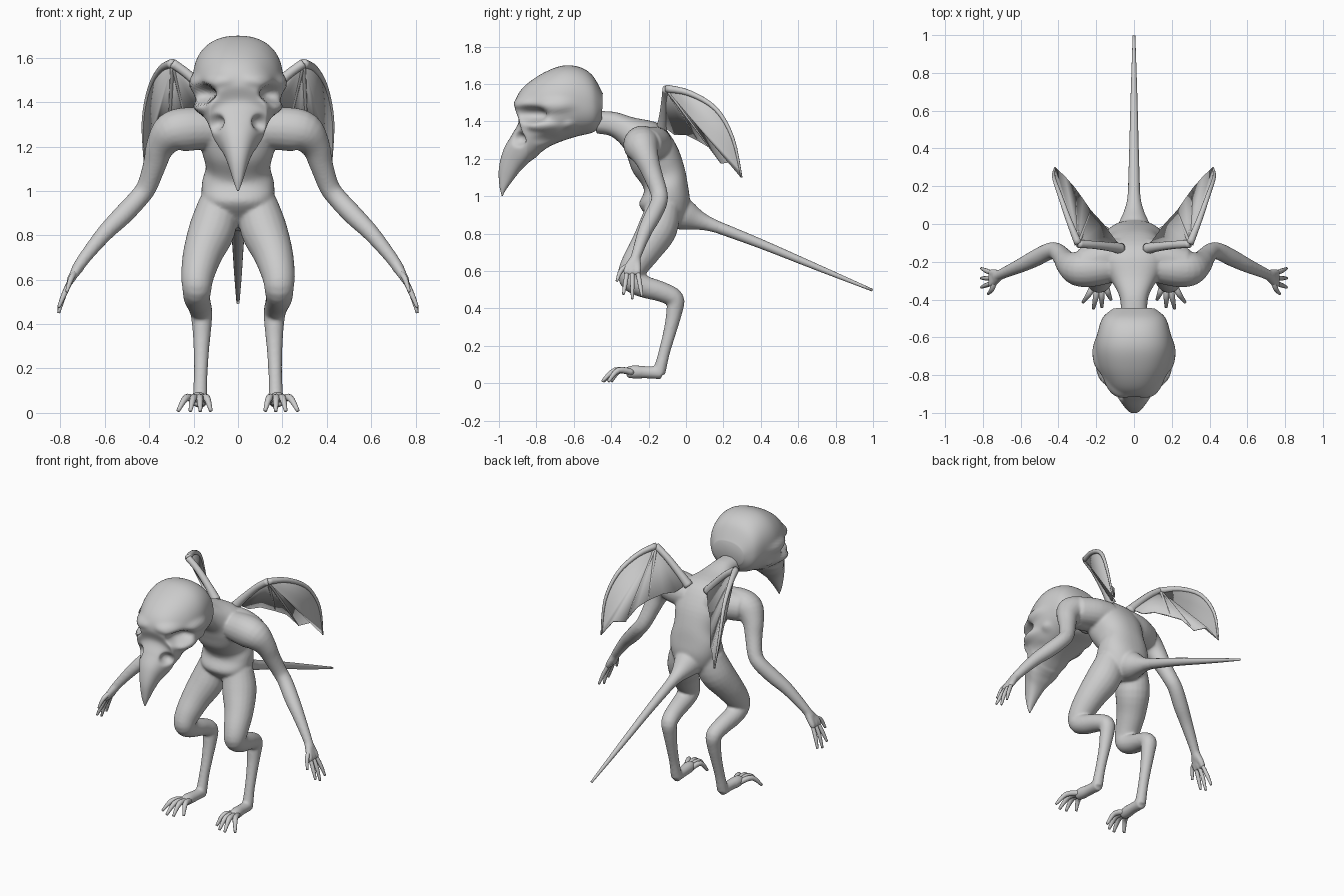
import bpy, bmesh, math
from mathutils import Vector

cube = bpy.data.objects.get("Cube")
if cube:
    bpy.data.objects.remove(cube)

SKIN = (0.6, 0.6, 0.6, 1)
skin = bpy.data.materials.new("grey skin")
skin.use_nodes = True
skin.diffuse_color = SKIN
skin.node_tree.nodes["Principled BSDF"].inputs["Base Color"].default_value = SKIN


def make_object(name, bm, mirror=False):
    bmesh.ops.recalc_face_normals(bm, faces=bm.faces)
    mesh = bpy.data.meshes.new(name)
    bm.to_mesh(mesh)
    bm.free()
    for face in mesh.polygons:
        face.use_smooth = True
    mesh.materials.append(skin)
    obj = bpy.data.objects.new(name, mesh)
    bpy.context.collection.objects.link(obj)
    if mirror:
        obj.modifiers.new("mirror", 'MIRROR').use_mirror_merge = False
    return obj


def smooth_path(points, steps):
    """Catmull-Rom interpolation of tuples of any length."""
    p = [points[0], *points, points[-1]]
    out = []
    for a, b, c, d in zip(p, p[1:], p[2:], p[3:]):
        for k in range(steps):
            t = k / steps
            out.append([w + t / 2 * (y - v + t * (2 * v - 5 * w + 4 * y - z
                        + t * (3 * (w - y) + z - v)))
                        for v, w, y, z in zip(a, b, c, d)])
    return out + [list(points[-1])]


def skin_rings(bm, rings, sides, power=1.0):
    """Bridge elliptical rings given as (centre, axis, axis) and cap the ends."""
    def shaped(value):
        return math.copysign(abs(value) ** power, value)
    loops = []
    for centre, u, v in rings:
        angles = [math.tau * i / sides for i in range(sides)]
        loops.append([bm.verts.new(centre + u * shaped(math.cos(a)) + v * shaped(math.sin(a)))
                      for a in angles])
    for low, high in zip(loops, loops[1:]):
        for i in range(sides):
            j = (i + 1) % sides
            bm.faces.new((low[i], low[j], high[j], high[i]))
    bm.faces.new(loops[0])
    bm.faces.new(loops[-1])


def tube(bm, points, sides=12, steps=4, side=1):
    """Round tube through (x, y, z, radius) points."""
    path = smooth_path(points, steps)
    centres = [Vector((side * p[0], p[1], p[2])) for p in path]
    rings, u = [], None
    for i, centre in enumerate(centres):
        t = (centres[min(i + 1, len(path) - 1)] - centres[max(i - 1, 0)]).normalized()
        u = t.orthogonal() if u is None else u - t * u.dot(t)
        u.normalize()
        rings.append((centre, u * path[i][3], t.cross(u) * path[i][3]))
    skin_rings(bm, rings, sides)


def profile_loft(bm, sections, sides, steps, power):
    """Symmetric loft through (top y, top z, bottom y, bottom z, half width)."""
    rings = []
    for ty, tz, by, bz, width in smooth_path(sections, steps):
        top, bottom = Vector((0, ty, tz)), Vector((0, by, bz))
        rings.append(((top + bottom) / 2, Vector((width, 0, 0)), (top - bottom) / 2))
    skin_rings(bm, rings, sides, power)


# Head: skull running into the hooked beak
bm = bmesh.new()
profile_loft(bm, [
    (-.445, 1.55, -.45, 1.40, .11), (-.50, 1.645, -.49, 1.345, .165),
    (-.57, 1.69, -.58, 1.32, .192), (-.66, 1.697, -.66, 1.295, .203),
    (-.76, 1.66, -.73, 1.265, .192), (-.85, 1.60, -.78, 1.23, .165),
    (-.90, 1.54, -.80, 1.21, .145), (-.915, 1.475, -.82, 1.195, .132),
    (-.895, 1.40, -.84, 1.18, .12), (-.93, 1.33, -.86, 1.16, .098),
    (-.975, 1.25, -.89, 1.13, .068), (-1.0, 1.15, -.925, 1.085, .042),
    (-.998, 1.06, -.965, 1.03, .02), (-.985, 1.0, -.98, 1.0, .004)],
    sides=96, steps=8, power=.87)

# Sculpt brows, eye sockets, cheekbones, ear bumps and nostrils
sculpt = [
    ((.20, -.70, 1.485), (.06, .09, .035), (.018, -.005, 0)),
    ((.11, -.88, 1.50), (.09, .07, .03), (.004, -.014, 0)),
    ((.145, -.82, 1.437), (.062, .085, .037), (-.05, .05, 0)),
    ((.17, -.77, 1.375), (.06, .08, .026), (.022, -.014, 0)),
    ((.19, -.62, 1.37), (.04, .035, .03), (.016, 0, 0)),
    ((.16, -.74, 1.30), (.05, .07, .03), (-.015, 0, 0)),
    ((.095, -.89, 1.305), (.036, .04, .032), (-.028, .028, 0)),
]
for vert in bm.verts:
    side = -1 if vert.co.x < 0 else 1
    start = Vector((abs(vert.co.x), vert.co.y, vert.co.z))
    for centre, size, push in sculpt:
        dist = sum(((p - c) / s) ** 2 for p, c, s in zip(start, centre, size))
        weight = math.exp(-dist ** 1.6) * min(1, start.x / .04)
        vert.co += Vector((side * push[0], push[1], push[2])) * weight
make_object("head", bm)

# Body: torso, shoulders, arms, palms, legs and tail root fused into one skin
bm = bmesh.new()
profile_loft(bm, [
    (-.48, 1.455, -.48, 1.335, .07), (-.38, 1.45, -.40, 1.32, .075),
    (-.28, 1.42, -.335, 1.26, .115), (-.14, 1.385, -.31, 1.20, .175),
    (-.055, 1.28, -.285, 1.13, .168), (-.01, 1.16, -.235, 1.06, .145),
    (.01, 1.06, -.225, 1.02, .162), (.02, .97, -.25, .95, .16),
    (0, .88, -.19, .88, .12), (-.05, .83, -.14, .84, .06)],
    sides=40, steps=4, power=.86)
tube(bm, [(0, -.07, .925, .10), (0, 0, .897, .082), (0, .06, .873, .056),
          (0, .12, .852, .039), (0, .2, .823, .03)], sides=20)
shoulder = [(.07, -.16, 1.285, .085), (.16, -.175, 1.282, .09), (.26, -.215, 1.275, .09)]
arm = [(.12, -.22, 1.28, .09), (.23, -.235, 1.278, .099), (.30, -.235, 1.262, .092),
       (.35, -.21, 1.20, .066), (.375, -.18, 1.12, .053), (.41, -.145, 1.02, .046),
       (.45, -.145, .965, .045), (.52, -.18, .89, .045), (.60, -.22, .81, .038),
       (.69, -.26, .70, .029), (.73, -.28, .64, .026)]
leg = [(.085, -.12, .95, .09), (.115, -.15, .83, .105), (.158, -.215, .72, .09),
       (.182, -.28, .62, .075), (.185, -.295, .56, .066), (.185, -.235, .52, .06),
       (.175, -.13, .488, .054), (.165, -.06, .45, .05), (.163, -.063, .38, .043),
       (.165, -.085, .28, .035), (.168, -.115, .17, .031), (.17, -.135, .09, .033),
       (.17, -.145, .055, .035)]
foot = [(.17, -.13, .055, .034), (.172, -.21, .058, .033), (.178, -.28, .06, .036),
        (.18, -.32, .057, .028)]
# Finger root y, tip y and tip z
fingers = ((-.315, -.335, .475), (-.287, -.287, .45), (-.258, -.235, .465))
palm = [[(.705, -.267, .68, .024), (.748, root, .61, .02), (.763, root, .58, .015)]
        for root, *tip in fingers]
for side in (1, -1):
    for limb in (shoulder, arm, leg, foot, *palm):
        tube(bm, limb, sides=20, side=side)
body = make_object("body", bm)
remesh = body.modifiers.new("fuse", 'REMESH')
remesh.mode = 'VOXEL'
remesh.voxel_size = .008
remesh.use_smooth_shade = True
relax = body.modifiers.new("relax", 'SMOOTH')
relax.factor = .5
relax.iterations = 8

# Tail
bm = bmesh.new()
tube(bm, [(0, .08, .868, .032), (0, .16, .838, .032), (0, .4, .745, .025),
          (0, .7, .62, .017), (0, .997, .497, .007)], sides=16)
make_object("tail", bm)

# Fingers and thumb: spread in y, curling down
bm = bmesh.new()
for root_y, tip_y, tip_z in fingers:
    tube(bm, [(.755, root_y, .595, .012), (.785, (root_y + tip_y) / 2, .53, .012),
              (.808, tip_y, tip_z, .007)], sides=10)
tube(bm, [(.732, -.295, .635, .013), (.752, -.345, .605, .013), (.772, -.37, .545, .007)], sides=10)
make_object("fingers", bm, mirror=True)

# Toes: arched, fanned forward
bm = bmesh.new()
for base_x, tip_x, tip_y in ((.16, .122, -.40), (.173, .17, -.44), (.186, .215, -.448), (.197, .27, -.415)):
    mid_x, mid_y = (base_x + tip_x) / 2, (tip_y - .31) / 2
    tube(bm, [(base_x, -.285, .058, .017), (mid_x, mid_y, .068, .016),
              (tip_x, tip_y, .009, .008)], sides=10)
make_object("toes", bm, mirror=True)

# Wing bones: arm, leading edge and two ribs
wrist = (.295, -.105, 1.575)
edge = [(.345, .02, 1.55), (.395, .16, 1.465), (.425, .25, 1.31), (.418, .297, 1.10)]
cusps = [(.315, .19, 1.175), (.23, .07, 1.295)]
bm = bmesh.new()
tube(bm, [(.07, -.13, 1.36, .03), (.13, -.12, 1.43, .024), (.22, -.11, 1.52, .021),
          (*wrist, .021)])
tube(bm, [(*p, r) for p, r in zip([wrist] + edge, (.021, .016, .012, .009, .005))])
for cusp in cusps:
    middle = [(a + b) / 2 for a, b in zip(wrist, cusp)]
    tube(bm, [(*wrist, .010), (*middle, .007), (*cusp, .004)], sides=8)
make_object("wing_bones", bm, mirror=True)

# Wing membrane: fan from the wrist to the scalloped rim
scallops = [(.365, .25, 1.185), (.27, .13, 1.26), (.165, 0, 1.33)]
rim = [p[:3] for p in smooth_path([wrist] + edge, 4)][1:]
rim += [scallops[0], cusps[0], scallops[1], cusps[1], scallops[2],
        (.12, -.06, 1.33), (.09, -.10, 1.36), (.13, -.12, 1.43), (.22, -.11, 1.52)]
bm = bmesh.new()
hub = bm.verts.new(wrist)
rim = [bm.verts.new(p) for p in rim]
for a, b in zip(rim, rim[1:]):
    bm.faces.new((hub, a, b))
membrane = make_object("wing_membrane", bm, mirror=True)
thick = membrane.modifiers.new("thickness", 'SOLIDIFY')
thick.thickness = .008
thick.offset = 0
